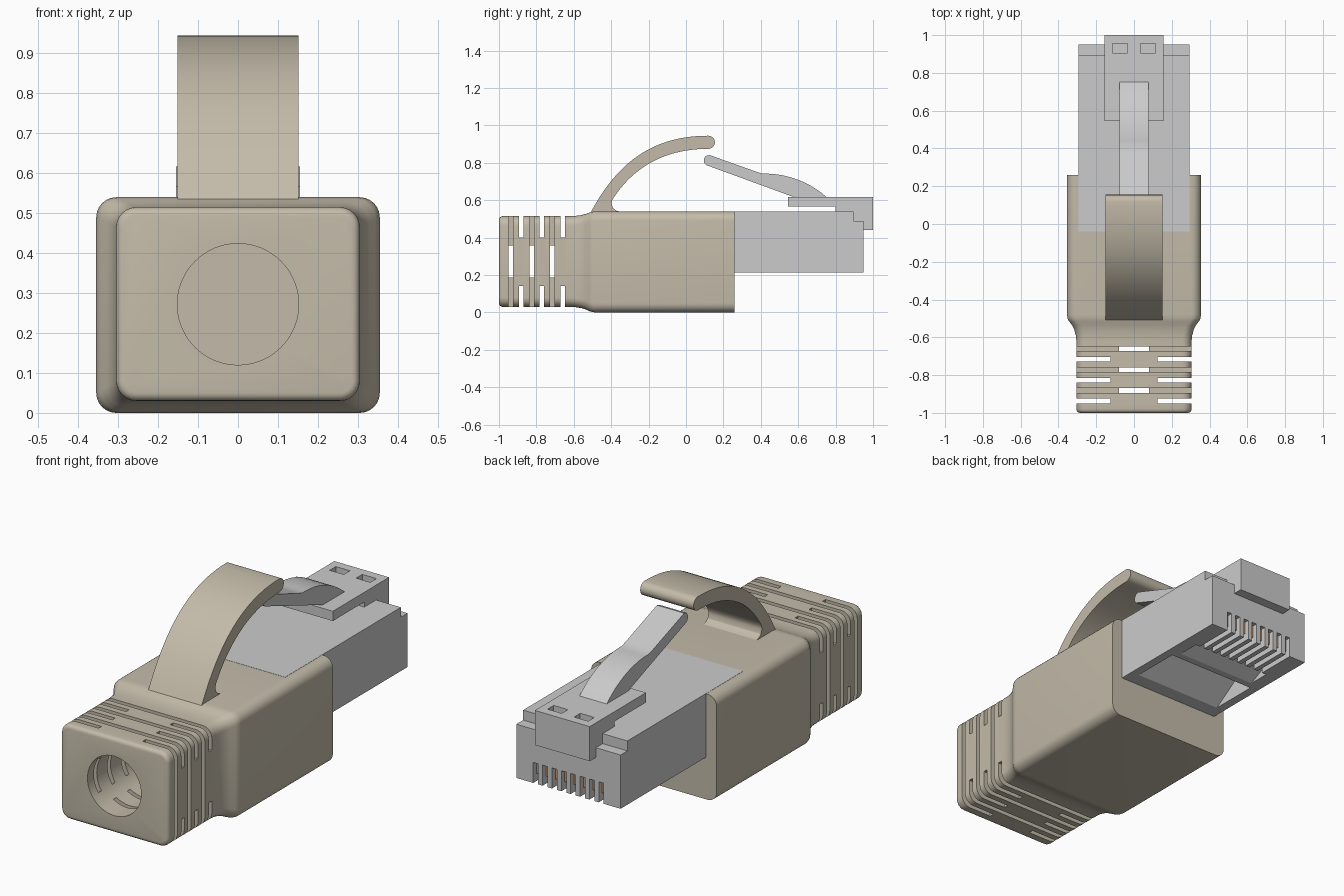
import bpy, bmesh, math
from mathutils import Vector
from mathutils.geometry import interpolate_bezier

if "Cube" in bpy.data.objects:
    bpy.data.objects.remove(bpy.data.objects["Cube"])


def material(name, rgb):
    m = bpy.data.materials.new(name)
    m.diffuse_color = (*rgb, 1)
    m.use_nodes = True
    m.node_tree.nodes["Principled BSDF"].inputs["Base Color"].default_value = m.diffuse_color
    return m


BOOT = material("boot_taupe", (0.55, 0.50, 0.40))
COPPER = material("copper", (0.60, 0.30, 0.15))


def finish(name, bm, mat=None):
    bmesh.ops.recalc_face_normals(bm, faces=bm.faces)
    me = bpy.data.meshes.new(name)
    bm.to_mesh(me)
    bm.free()
    ob = bpy.data.objects.new(name, me)
    bpy.context.collection.objects.link(ob)
    if mat:
        me.materials.append(mat)
    return ob


def loft(name, rings, mat=None):
    bm = bmesh.new()
    loops = [[bm.verts.new(p) for p in r] for r in rings]
    n = len(loops[0])
    for a, b in zip(loops, loops[1:]):
        for i in range(n):
            j = (i + 1) % n
            bm.faces.new((a[i], a[j], b[j], b[i]))
    bm.faces.new(loops[0])
    bm.faces.new(loops[-1])
    return finish(name, bm, mat)


def extrude(name, pts, x0, x1, mat=None):
    """Side profile of (y, z) points pulled from x0 to x1."""
    return loft(name, [[(x, y, z) for y, z in pts] for x in (x0, x1)], mat)


def box(name, x, y, z, mat=None):
    return extrude(name, [(y[0], z[0]), (y[1], z[0]), (y[1], z[1]), (y[0], z[1])], *x, mat)


def cut(ob, cutter):
    mod = ob.modifiers.new("cut", "BOOLEAN")
    mod.operation, mod.solver, mod.object = "DIFFERENCE", "EXACT", cutter
    bpy.context.view_layer.objects.active = ob
    bpy.ops.object.modifier_apply(modifier=mod.name)
    bpy.data.objects.remove(cutter)


def smooth(ob):
    bpy.ops.object.select_all(action="DESELECT")
    ob.select_set(True)
    bpy.context.view_layer.objects.active = ob
    bpy.ops.object.shade_smooth_by_angle(angle=math.radians(32))


def bezier(*p, n=16):
    return [(v.x, v.y) for v in interpolate_bezier(*[Vector((a, b, 0)) for a, b in p], n)]


def rounded_ring(y, hw, z0, z1, r, n=6):
    ring = []
    corners = ((hw - r, z1 - r), (r - hw, z1 - r), (r - hw, z0 + r), (hw - r, z0 + r))
    for k, (cx, cz) in enumerate(corners):
        for i in range(n + 1):
            a = math.pi / 2 * (k + i / n)
            ring.append((cx + r * math.cos(a), y, cz + r * math.sin(a)))
    return ring


# Boot: lofted rounded rectangles, slim at the cable end
rings = []
for i in range(5):
    a = math.pi / 2 * i / 4
    d = 0.02 * (1 - math.sin(a))
    rings.append(rounded_ring(-1 + 0.02 * (1 - math.cos(a)), 0.305 - d, 0.03 + d, 0.515 - d, 0.05 - d))
for y, t in ((-0.62, 0), (-0.59, 0.06), (-0.56, 0.22), (-0.535, 0.47),
             (-0.515, 0.78), (-0.5, 0.94), (-0.48, 1), (0.26, 1)):
    rings.append(rounded_ring(y, 0.305 + 0.05 * t, 0.03 * (1 - t), 0.515 + 0.025 * t, 0.05))
boot = loft("boot", rings, BOOT)

# Cable hole, flex slots and plug pocket
circle = [(0.152 * math.cos(math.tau * i / 48), 0.272 + 0.152 * math.sin(math.tau * i / 48)) for i in range(48)]
cut(boot, loft("hole_cutter", [[(x, y, z) for x, z in circle] for y in (-1.1, -0.61)]))
for i in range(6):
    y = (-0.949 + i * 0.0555, -0.925 + i * 0.0555)
    if i % 2:
        spans = [((-0.5, 0.5), (0.402, 0.7)), ((-0.5, 0.5), (-0.1, 0.142))]
    else:
        spans = [((0.125, 0.5), (-0.1, 0.7)), ((-0.5, -0.125), (-0.1, 0.7))]
    for x, z in spans:
        cut(boot, box("slot_cutter", x, y, z))
cut(boot, box("pocket_cutter", (-0.295, 0.295), (-0.04, 0.4), (0.215, 0.7)))
smooth(boot)

# Curved guard over the latch
guard = bezier((-0.515, 0.525), (-0.38, 0.78), (-0.2, 0.945), (0.12, 0.945), n=24)
guard += [(0.12 + 0.035 * math.sin(a), 0.91 + 0.035 * math.cos(a))
          for a in (math.pi * i / 8 for i in range(1, 8))]
guard += bezier((0.12, 0.875), (-0.12, 0.875), (-0.29, 0.77), (-0.395, 0.6), n=24)
guard += [(-0.398, 0.58), (-0.39, 0.558), (-0.372, 0.544), (-0.35, 0.538), (-0.35, 0.525)]
smooth(extrude("latch_guard", guard, -0.151, 0.151, BOOT))

# Plug housing with stepped front
housing = extrude("plug_housing", [(-0.04, 0.215), (0.95, 0.215), (0.95, 0.49), (0.895, 0.49),
                                   (0.895, 0.541), (-0.04, 0.541)], -0.295, 0.295)
# Sloped recesses underneath
cut(housing, extrude("window_cutter", [(0.335, 0.215), (0.335, 0.2), (0.59, 0.2), (0.59, 0.385)], -0.25, 0.25))
cut(housing, extrude("groove_cutter", [(0.627, 0.215), (0.627, 0.2), (0.74, 0.2), (0.74, 0.27)], -0.225, 0.225))
# Contact slots with copper blades
for i in range(8):
    x = (i - 3.5) * 0.053
    cut(housing, box("contact_cutter", (x - 0.014, x + 0.014), (0.70, 1.0), (0.2, 0.32)))
    box(f"contact_{i + 1}", (x - 0.0125, x + 0.0125), (0.72, 0.925), (0.255, 0.33), COPPER)

# Latch base hooked over the front, with two pits
base = extrude("latch_base", [(0.545, 0.567), (0.8, 0.567), (0.8, 0.54), (0.895, 0.54), (0.895, 0.49),
                              (0.95, 0.49), (0.95, 0.44), (1, 0.44), (1, 0.617), (0.545, 0.617)],
               -0.155, 0.155)
for s in (-1, 1):
    cut(base, extrude("pit_cutter", [(0.905, 0.57), (0.955, 0.57), (0.955, 0.7), (0.905, 0.7)],
                      s * 0.075 - 0.04, s * 0.075 + 0.04))

# Latch lever
lever = [(0.59, 0.612), (0.108, 0.788), (0.096, 0.8), (0.095, 0.82), (0.104, 0.836), (0.125, 0.842), (0.38, 0.751)]
lever += bezier((0.41, 0.742), (0.52, 0.745), (0.65, 0.71), (0.757, 0.612), n=12)
smooth(extrude("latch_lever", lever, -0.077, 0.077))
